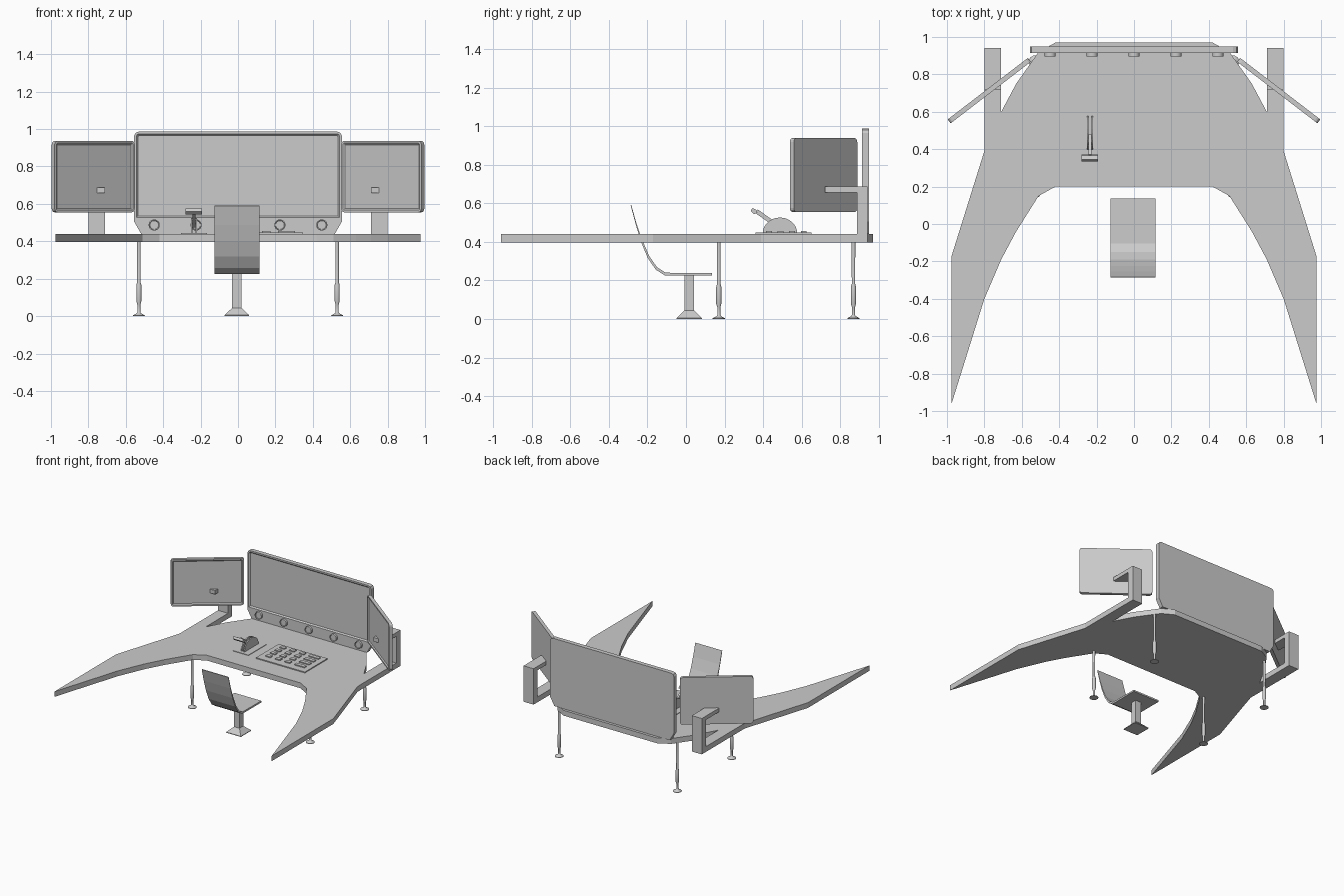
import bpy, bmesh, math
from mathutils import Matrix, Vector

if "Cube" in bpy.data.objects:
    bpy.data.objects.remove(bpy.data.objects["Cube"])


def finish(name, bm, smooth=False):
    bmesh.ops.recalc_face_normals(bm, faces=bm.faces)
    me = bpy.data.meshes.new(name)
    bm.to_mesh(me)
    bm.free()
    ob = bpy.data.objects.new(name, me)
    bpy.context.collection.objects.link(ob)
    if smooth:
        bpy.ops.object.select_all(action='DESELECT')
        ob.select_set(True)
        bpy.context.view_layer.objects.active = ob
        bpy.ops.object.shade_smooth_by_angle(angle=math.radians(35))
    return ob


def prism(name, pts, axis, lo, hi, recess=0):
    """Extrude a 2D outline along an axis; optionally recess the -y face."""
    place = {'x': lambda a, b, h: (h, a, b),
             'y': lambda a, b, h: (a, h, b),
             'z': lambda a, b, h: (a, b, h)}[axis]
    bm = bmesh.new()
    rings = [[bm.verts.new(place(a, b, h)) for a, b in pts] for h in (lo, hi)]
    bm.faces.new(rings[0])
    bm.faces.new(rings[1])
    for i in range(len(pts)):
        j = (i + 1) % len(pts)
        bm.faces.new((rings[0][i], rings[0][j], rings[1][j], rings[1][i]))
    bmesh.ops.recalc_face_normals(bm, faces=bm.faces)
    if recess:
        front = [f for f in bm.faces if f.normal.y < -0.99]
        bmesh.ops.inset_individual(bm, faces=front, thickness=0.012, use_even_offset=True)
        front = [max((f for f in bm.faces if f.normal.y < -0.99), key=lambda f: f.calc_area())]
        bmesh.ops.inset_individual(bm, faces=front, thickness=0.009, depth=-recess,
                                   use_even_offset=True)
    return finish(name, bm)


def box(name, x0, x1, y0, y1, z0, z1):
    return prism(name, [(x0, y0), (x1, y0), (x1, y1), (x0, y1)], 'z', z0, z1)


def lathe(name, profile, sides, matrix, smooth=True):
    bm = bmesh.new()
    rings = []
    for r, z in profile:
        ring = []
        for i in range(sides):
            a = 2 * math.pi * (i + 0.5) / sides
            ring.append(bm.verts.new((r * math.cos(a), r * math.sin(a), z)))
        rings.append(ring)
    for p, q in zip(rings, rings[1:]):
        for i in range(sides):
            j = (i + 1) % sides
            bm.faces.new((p[i], p[j], q[j], q[i]))
    bm.faces.new(rings[0])
    bm.faces.new(rings[-1])
    bm.transform(matrix)
    return finish(name, bm, smooth)


def rounded_rect(w, z0, z1, r, n=3):
    pts = []
    for cx, cz, a0 in ((w - r, z1 - r, 0), (r - w, z1 - r, 90), (r - w, z0 + r, 180), (w - r, z0 + r, 270)):
        for i in range(n + 1):
            a = math.radians(a0 + 90 * i / n)
            pts.append((cx + r * math.cos(a), cz + r * math.sin(a)))
    return pts


# Desk top with swept wings and rear tabs carrying the monitor arms
half = [(0.42, 0.2), (0.51, 0.15), (0.63, -0.04), (0.71, -0.19), (0.80, -0.40),
        (0.975, -0.96), (0.975, -0.17), (0.80, 0.39), (0.80, 0.94), (0.71, 0.94),
        (0.71, 0.60), (0.63, 0.75), (0.51, 0.92), (0.42, 0.97)]
prism('desk_top', half + [(-x, y) for x, y in reversed(half)], 'z', 0.397, 0.44)

# Main screen, control strip and knobs
prism('main_screen', [(-0.555, 0.515), (0.555, 0.515), (0.555, 0.965), (0.547, 0.98), (0.53, 0.987),
                      (-0.53, 0.987), (-0.547, 0.98), (-0.555, 0.965)], 'y', 0.913, 0.948, 0.01)
prism('control_strip', [(-0.555, 0.515), (-0.555, 0.505), (-0.518, 0.44), (0.518, 0.44),
                        (0.555, 0.505), (0.555, 0.515)], 'y', 0.913, 0.948)
for i in range(5):
    m = Matrix.Translation(((i - 2) * 0.224, 0.914, 0.487)) @ Matrix.Rotation(math.pi / 2, 4, 'X')
    lathe('knob', [(0.03, 0), (0.03, 0.018), (0.025, 0.019), (0.023, 0.014)], 20, m)

for s, side in ((-1, 'left'), (1, 'right')):
    # Angled side monitor
    mon = prism(side + '_monitor', rounded_rect(0.27, 0.555, 0.937, 0.02), 'y', -0.013, 0.013, 0.007)
    mon.location = (s * 0.774, 0.713, 0)
    mon.rotation_euler = (0, 0, -s * math.radians(37.5))
    # Bracket rising from the desk tab and reaching forward
    xs = sorted((s * 0.71, s * 0.80))
    prism(side + '_monitor_arm', [(0.94, 0.44), (0.94, 0.688), (0.72, 0.688), (0.72, 0.657),
                                  (0.887, 0.657), (0.887, 0.44)], 'x', *xs)
    # Turned legs
    for y, end in ((0.17, 'front'), (0.868, 'back')):
        lathe(f'{side}_{end}_leg', [(0.033, 0), (0.033, 0.004), (0.012, 0.015), (0.008, 0.022),
                                    (0.008, 0.06), (0.014, 0.08), (0.014, 0.165), (0.009, 0.183),
                                    (0.010, 0.40)], 12, Matrix.Translation((s * 0.53, y, 0)))

# Chair: one swept shell on a square pedestal
shell = [(0.135, 0.238), (-0.105, 0.24), (-0.15, 0.268), (-0.19, 0.325), (-0.225, 0.405),
         (-0.255, 0.49), (-0.284, 0.592), (-0.287, 0.59), (-0.26, 0.488), (-0.233, 0.4),
         (-0.199, 0.318), (-0.157, 0.256), (-0.108, 0.225), (0.135, 0.225)]
prism('chair_shell', shell, 'x', -0.125, 0.115)
k = math.sqrt(2)
lathe('chair_pedestal', [(0.066 * k, 0), (0.066 * k, 0.005), (0.027 * k, 0.042), (0.025 * k, 0.044),
                         (0.025 * k, 0.228)], 4, Matrix.Translation((-0.006, 0.017, 0)), False)

# Keypad with three columns of keys and one wide column
box('keypad_base', -0.09, 0.348, 0.36, 0.65, 0.44, 0.448)
for row in range(4):
    y = 0.61 - row * 0.06
    for x, w in ((-0.023, 0.022), (0.064, 0.022), (0.151, 0.022), (0.26, 0.045)):
        box('key', x - w, x + w, y - 0.015, y + 0.015, 0.448, 0.456)

# Throttle lever: twin half-discs, angled stem and cross grip
box('throttle_plate', -0.305, -0.165, 0.37, 0.60, 0.44, 0.444)
arc = [(0.487 + 0.09 * math.cos(math.pi * i / 14), 0.442 + 0.084 * math.sin(math.pi * i / 14))
       for i in range(15)]
for x in (-0.252, -0.228):
    prism('throttle_disc', arc, 'x', x, x + 0.009)
prism('throttle_stem', [(0.465, 0.475), (0.478, 0.492), (0.372, 0.568), (0.358, 0.55)],
      'x', -0.243, -0.228)
prism('throttle_grip', [(0.335, 0.56), (0.353, 0.543), (0.371, 0.552), (0.365, 0.565), (0.345, 0.576)],
      'x', -0.281, -0.193)
